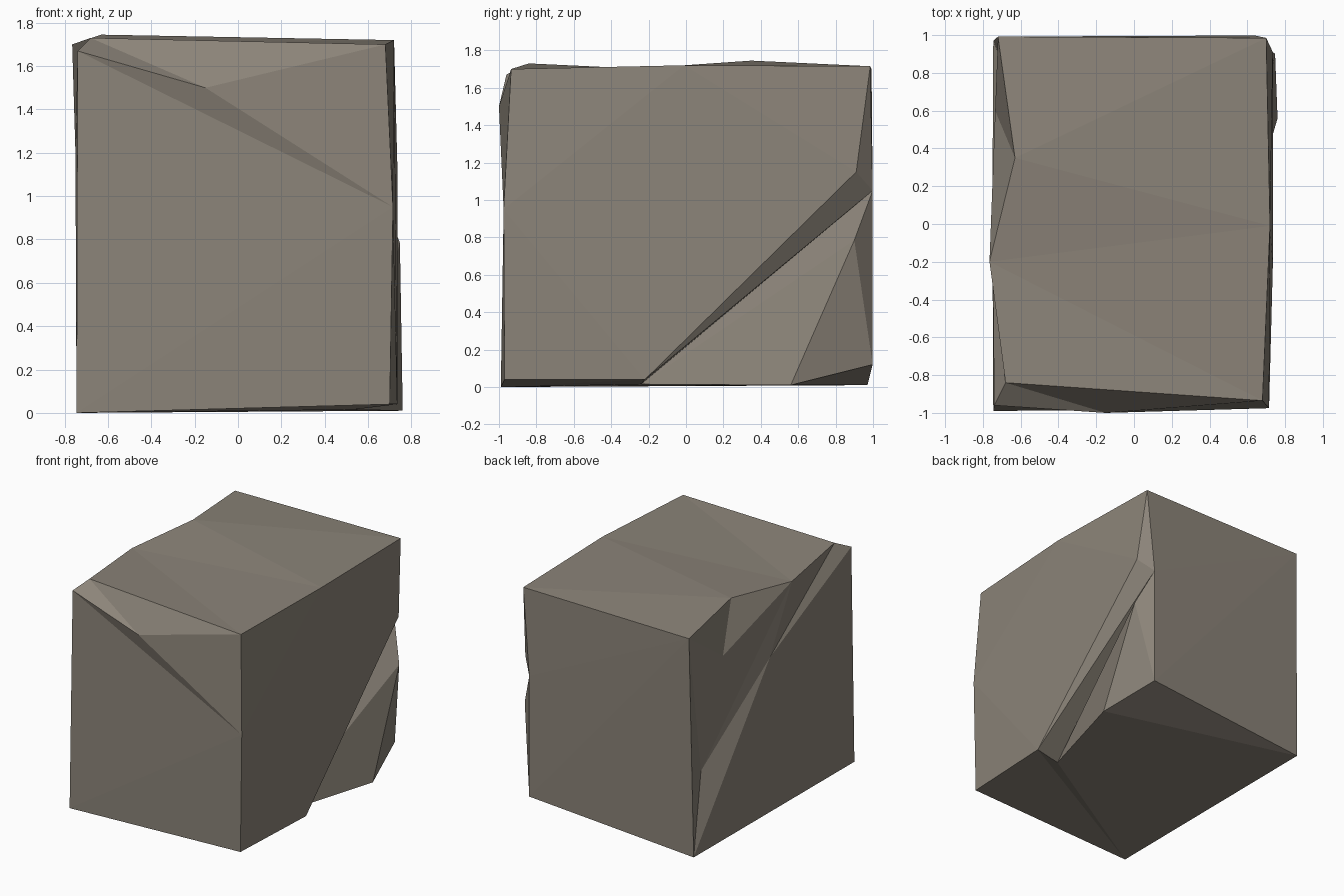
import bpy, bmesh

if "Cube" in bpy.data.objects:
    bpy.data.objects.remove(bpy.data.objects["Cube"])

# Corner points of the chipped block
P = dict(
    a=(-.745, -.99, 0), b=(.70, -.97, .04), c=(.64, .998, .12), d=(-.745, .97, .01),      # base corners
    e=(-.74, -.96, 1.67), f=(.68, -.935, 1.70), g=(.70, .985, 1.715), h=(-.72, .992, 1.70),  # top corners
    j=(.715, -.975, .95), m=(-.15, -1, 1.50), k=(-.68, -.84, 1.73),                       # front chips
    r=(-.765, -.2, 1.70), p=(-.63, .35, 1.745), s=(.72, -.01, 1.72),                      # top edge chips
    q=(-.735, .6, 1.42), n=(-.66, .76, .575), o=(-.75, .05, 1.2),                         # left ledge
    t=(.735, -.22, .04), u=(.735, .91, 1.15), v=(.64, .998, 1.05),                        # right groove
    w=(.53, -.24, .015), x=(.747, .9, .785), y=(.76, .56, .01))                           # right lower chip

# Each side is a set of triangle fans: hub point first, then its rim
SIDES = dict(
    top=["rkfsp", "psgh"],
    front=["jbaemf", "mekf"],
    right=["sfjtug", "jbt", "vutw", "gvu", "xcvwyc"],
    back=["hgvcd"],
    left=["nrqhdor", "odaekr", "qhpr"],
    bottom=["abtwyd", "ycd"])

stone = bpy.data.materials.new("warm grey stone")
stone.diffuse_color = (.26, .23, .19, 1)
stone.use_nodes = True
stone.node_tree.nodes["Principled BSDF"].inputs["Base Color"].default_value = stone.diffuse_color

bm = bmesh.new()
V = {name: bm.verts.new(co) for name, co in P.items()}
for fans in SIDES.values():
    for hub, *rim in fans:
        for i, k in zip(rim, rim[1:]):
            bm.faces.new((V[hub], V[i], V[k]))
bmesh.ops.recalc_face_normals(bm, faces=bm.faces)

mesh = bpy.data.meshes.new("stone_block")
bm.to_mesh(mesh)
bm.free()
mesh.materials.append(stone)
block = bpy.data.objects.new("stone_block", mesh)
bpy.context.collection.objects.link(block)
